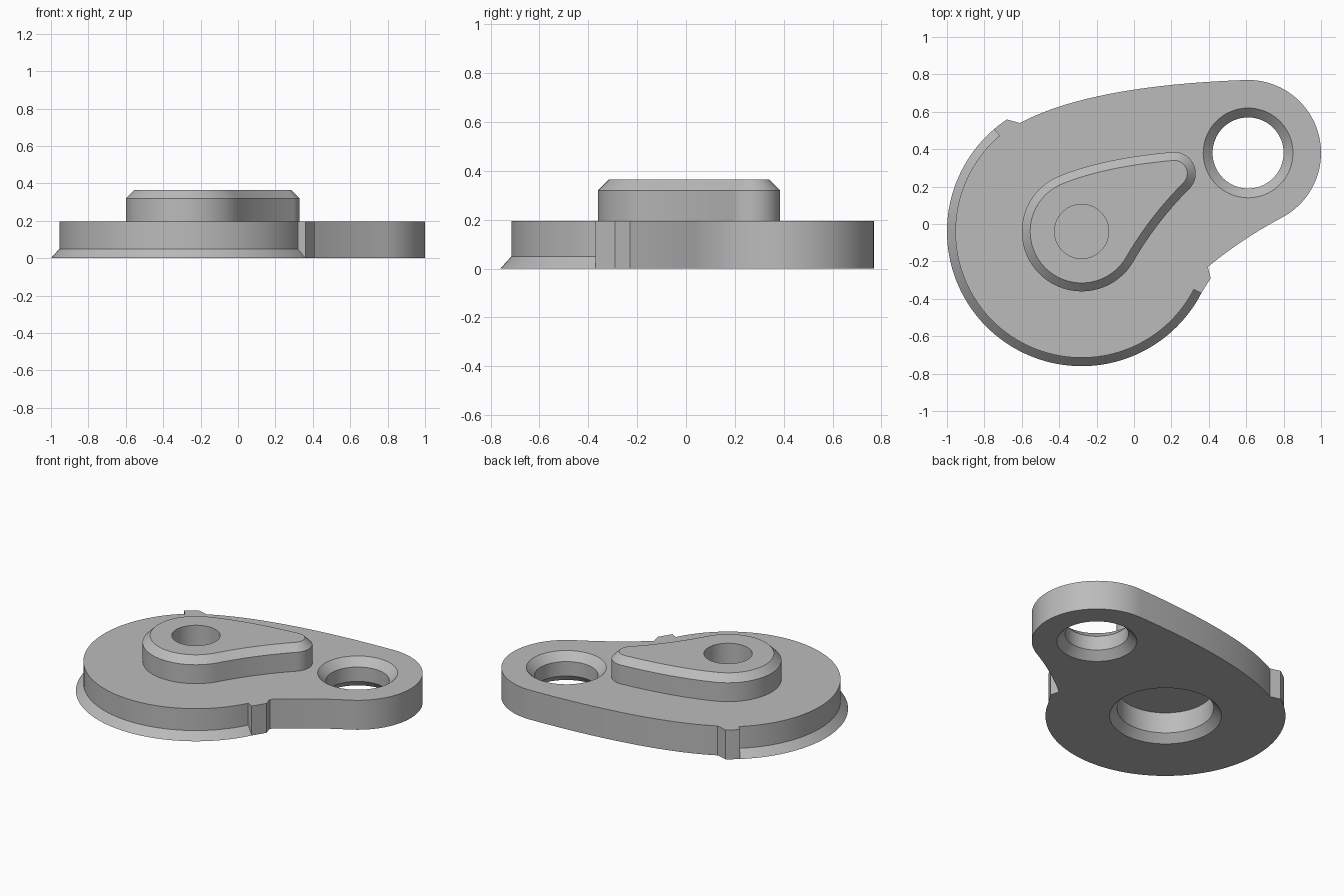
import bpy, bmesh
from math import cos, sin, radians, pi
from mathutils import Vector
from mathutils.geometry import intersect_line_line_2d, normal

cube = bpy.data.objects.get("Cube")
if cube:
    bpy.data.objects.remove(cube, do_unlink=True)

grey = bpy.data.materials.new("plain grey")
grey.use_nodes = True
grey.diffuse_color = (0.5, 0.5, 0.5, 1)
grey.node_tree.nodes["Principled BSDF"].inputs["Base Color"].default_value = grey.diffuse_color

HUB = Vector((-0.28, -0.04))
LUG = Vector((0.61, 0.38))
TIP = Vector((0.215, 0.27))
PLATE_TOP, BOSS_TOP, EDGE = 0.195, 0.365, 0.045


def polar(c, r, deg):
    return c + Vector((cos(radians(deg)), sin(radians(deg)))) * r


def arc(c, r, a0, a1, n):
    return [polar(c, r, a0 + (a1 - a0) * i / n) for i in range(n + 1)]


def blend(p, dir_p, q, dir_q, n=20):
    """Curve from p to q, leaving and arriving along the given headings (ends left out)."""
    u, v = polar(Vector((0, 0)), 1, dir_p), polar(Vector((0, 0)), 1, dir_q)
    d = q - p
    k = p + u * ((d.x * v.y - d.y * v.x) / (u.x * v.y - u.y * v.x))
    return [p * (1 - t) ** 2 + k * 2 * t * (1 - t) + q * t * t
            for t in (i / n for i in range(1, n))]


def inset(pts, d):
    """Shrink a counter-clockwise outline by d."""
    out = []
    for i, p in enumerate(pts):
        t = (pts[(i + 1) % len(pts)] - pts[i - 1]).normalized()
        out.append(p + Vector((-t.y, t.x)) * d)
    return out


def loft(name, layers):
    """Closed solid through stacked (outline, z) layers."""
    bm = bmesh.new()
    rings = [[bm.verts.new((p.x, p.y, z)) for p in pts] for pts, z in layers]
    n = len(rings[0])
    for a, b in zip(rings, rings[1:]):
        for i in range(n):
            j = (i + 1) % n
            bm.faces.new((a[i], a[j], b[j], b[i]))
    bm.faces.new(rings[0][::-1])
    bm.faces.new(rings[-1])
    bmesh.ops.remove_doubles(bm, verts=bm.verts, dist=0.0005)
    bmesh.ops.recalc_face_normals(bm, faces=bm.faces)
    mesh = bpy.data.meshes.new(name)
    bm.to_mesh(mesh)
    bm.free()
    mesh.materials.append(grey)
    ob = bpy.data.objects.new(name, mesh)
    bpy.context.collection.objects.link(ob)
    return ob


def bore(target, c, steps):
    """Cut a round hole whose (radius, z) steps run upward."""
    cutter = loft("hole_cutter", [(arc(c, r, 0, 360, 64)[:-1], z) for r, z in steps])
    cutter.hide_render = True
    mod = target.modifiers.new("hole", "BOOLEAN")
    mod.operation, mod.solver, mod.object = "DIFFERENCE", "EXACT", cutter
    select(target)
    bpy.ops.object.modifier_apply(modifier=mod.name)
    bpy.data.objects.remove(cutter, do_unlink=True)


def select(ob):
    bpy.ops.object.select_all(action="DESELECT")
    ob.select_set(True)
    bpy.context.view_layer.objects.active = ob


# Base plate: round hub with flared foot, two end stops and a lug
A0, A1 = 130.6, 332.7


def plate_outline(hub_radius):
    stop_low, stop_high = Vector((0.395, -0.23)), Vector((-0.61, 0.54))
    lug = arc(LUG, 0.39, -62, 92, 48)
    pts = arc(HUB, hub_radius, A0, A1, 80)
    pts += [polar(HUB, 0.72, A1), Vector((0.41, -0.29)), stop_low]
    pts += blend(stop_low, 40, lug[0], 28) + lug
    pts += blend(lug[-1], 182, stop_high, 208, 32) + [stop_high]
    return pts + arc(HUB, 0.72, 123.7, A0, 4)


foot, wall = plate_outline(0.72), plate_outline(0.675)
plate = loft("base_plate", [(foot, 0), (wall, 0.05), (wall, PLATE_TOP)])

# Through hole in the lug, countersunk on both sides
bore(plate, LUG, [(0.25, -0.01), (0.19, 0.05), (0.19, PLATE_TOP - 0.05), (0.25, PLATE_TOP + 0.01)])
# Countersunk blind hole under the hub
bore(plate, HUB, [(0.345, -0.01), (0.29, 0.05), (0.29, 0.188)])

# Teardrop boss with a chamfered top
hub = arc(HUB, 0.32, 112, 330, 64)
tip = arc(TIP, 0.115, -45, 95, 32)
tear = hub + blend(hub[-1], 60, tip[0], 45) + tip + blend(tip[-1], 185, hub[0], 202)
boss = loft("teardrop_boss", [(tear, PLATE_TOP), (tear, BOSS_TOP - EDGE),
                              (inset(tear, EDGE), BOSS_TOP)])
# Blind socket in the boss
bore(boss, HUB, [(0.145, PLATE_TOP + 0.008), (0.145, BOSS_TOP + 0.02)])

for ob in (plate, boss):
    select(ob)
    bpy.ops.object.shade_smooth_by_angle(angle=radians(20))
